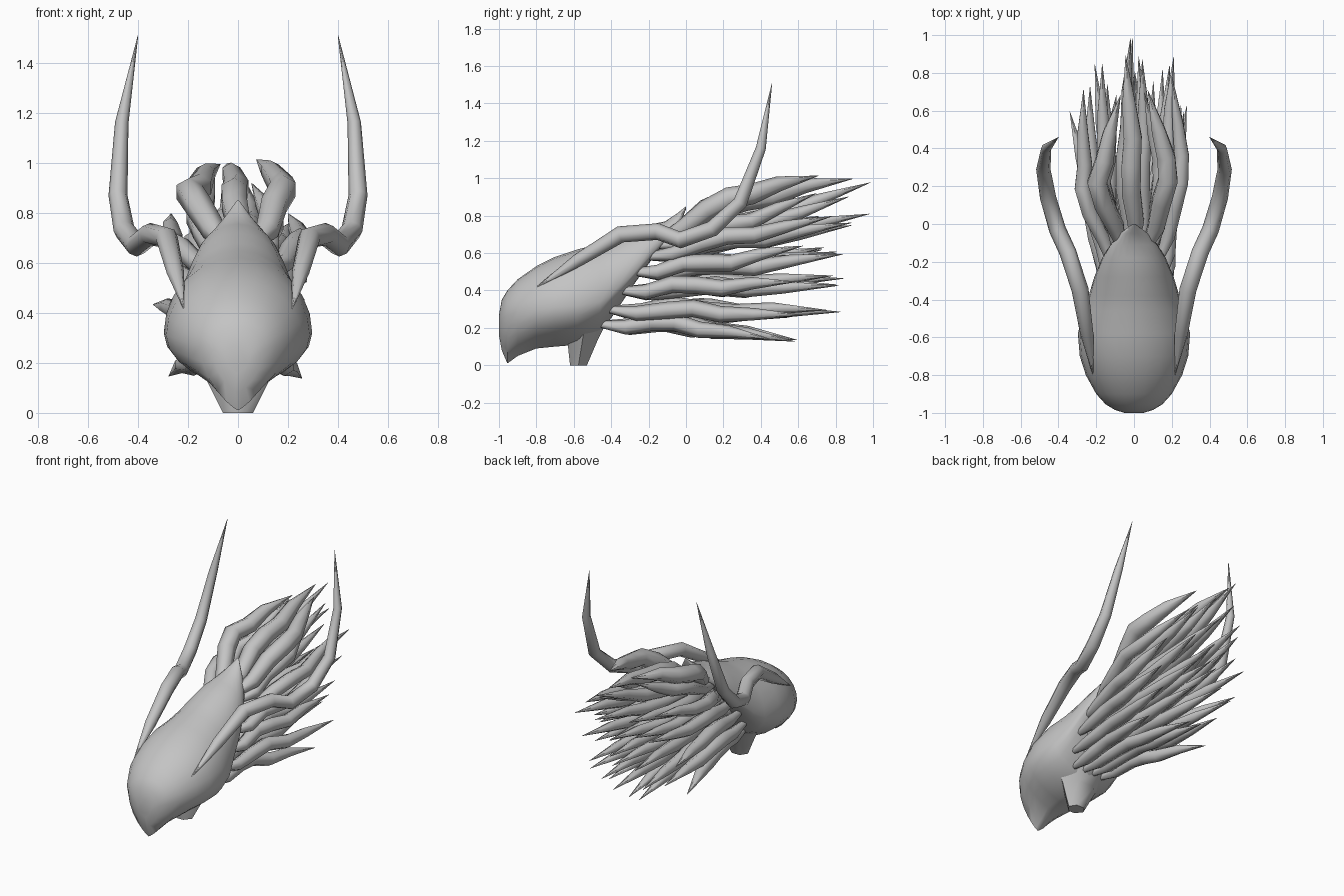
import bpy, bmesh, math, random
from mathutils import Vector

random.seed(11)
cube = bpy.data.objects.get("Cube")
if cube:
    bpy.data.objects.remove(cube)

grey = bpy.data.materials.new("plain grey")
grey.use_nodes = True
colour = (0.55, 0.55, 0.55, 1)
grey.diffuse_color = colour
grey.node_tree.nodes["Principled BSDF"].inputs["Base Color"].default_value = colour


def loft(bm, rings):
    """Skin a list of equal rings and cap both ends."""
    rows = [[bm.verts.new(p) for p in ring] for ring in rings]
    n = len(rows[0])
    for a, b in zip(rows, rows[1:]):
        for i in range(n):
            j = (i + 1) % n
            bm.faces.new((a[i], a[j], b[j], b[i]))
    bm.faces.new(rows[0][::-1])
    bm.faces.new(rows[-1])


def tube(bm, path, radii, sides=6):
    """Tapered tube along a list of points."""
    pts = [Vector(p) for p in path]
    rings = []
    for i, p in enumerate(pts):
        d = (pts[min(i + 1, len(pts) - 1)] - pts[max(i - 1, 0)]).normalized()
        side = d.cross(Vector((1, 0, 0))).normalized()
        other = d.cross(side)
        r = max(radii[i], 0.001)
        rings.append([p + r * (math.cos(a) * side + math.sin(a) * other)
                      for a in (math.tau * k / sides for k in range(sides))])
    loft(bm, rings)


def finish(bm, name, angle):
    bmesh.ops.recalc_face_normals(bm, faces=bm.faces[:])
    mesh = bpy.data.meshes.new(name)
    bm.to_mesh(mesh)
    bm.free()
    mesh.materials.append(grey)
    ob = bpy.data.objects.new(name, mesh)
    bpy.context.collection.objects.link(ob)
    bpy.ops.object.select_all(action='DESELECT')
    ob.select_set(True)
    bpy.context.view_layer.objects.active = ob
    bpy.ops.object.shade_smooth_by_angle(angle=math.radians(angle))


# Head shell: y, top, bottom, widest height, half width
sections = [
    (-1.0, 0.27, 0.16, 0.22, 0.05),
    (-0.985, 0.35, 0.08, 0.25, 0.1),
    (-0.955, 0.4, 0.01, 0.27, 0.15),
    (-0.9, 0.46, 0.05, 0.28, 0.2),
    (-0.8, 0.53, 0.09, 0.3, 0.255),
    (-0.7, 0.58, 0.1, 0.31, 0.287),
    (-0.58, 0.62, 0.11, 0.32, 0.297),
    (-0.46, 0.65, 0.17, 0.34, 0.27),
    (-0.38, 0.68, 0.28, 0.4, 0.24),
    (-0.28, 0.72, 0.43, 0.49, 0.21),
    (-0.18, 0.755, 0.57, 0.6, 0.168),
    (-0.11, 0.77, 0.66, 0.67, 0.125),
    (-0.05, 0.81, 0.71, 0.72, 0.075),
    (0.0, 0.85, 0.835, 0.84, 0.008),
]
rings = []
for y, top, low, mid, half in sections:
    ring = []
    for k in range(24):
        a = math.tau * k / 24
        c, s = math.cos(a), math.sin(a)
        power = 1.0 if s >= 0 else (1.7 if y < -0.85 else 1.35)
        x = half * math.copysign(abs(c) ** power, c)
        ring.append((x, y, mid + s * ((top - mid) if s > 0 else (mid - low))))
    rings.append(ring)
bm = bmesh.new()
loft(bm, rings)
finish(bm, "head_shell", 60)

# Neck stub under the head
bm = bmesh.new()
loft(bm, [[(sx * w, y0 if sy < 0 else y1, z)
           for sx, sy in ((-0.4, -1), (0.4, -1), (1, 0), (0.5, 1), (-0.5, 1), (-1, 0))
           for y0, y1 in ((ya, yb if sy else (ya + yb) / 2),)]
          for w, ya, yb, z in ((0.06, -0.62, -0.53, 0), (0.13, -0.635, -0.47, 0.14),
                               (0.19, -0.65, -0.42, 0.24))])
finish(bm, "neck", 60)

# Long swept horns, one per side
horn = [(0.215, -0.81, 0.41), (0.25, -0.58, 0.56), (0.285, -0.35, 0.7),
        (0.35, -0.15, 0.715), (0.405, -0.03, 0.67), (0.455, 0.14, 0.73),
        (0.48, 0.29, 0.87), (0.465, 0.4, 1.16), (0.4, 0.46, 1.51)]
horn_radii = (0, 0.035, 0.045, 0.045, 0.045, 0.043, 0.038, 0.027, 0)
for label, s in (("left", 1), ("right", -1)):
    bm = bmesh.new()
    tube(bm, [(s * x, y, z) for x, y, z in horn], horn_radii, 8)
    finish(bm, label + "_horn", 60)

# Hair rows: root y, root z, half widths at root, middle and tip,
# tip y, tip z, arch, thickness, strand count
rows = [
    ("crown", -0.14, 0.67, 0.06, 0.2, 0.13, 0.9, 1.0, 0.06, 1.25, 3),
    ("top", -0.14, 0.64, 0.1, 0.16, 0.12, 0.95, 0.95, -0.02, 1.0, 4),
    ("upper", -0.22, 0.58, 0.12, 0.27, 0.27, 0.93, 0.78, 0.0, 1.0, 6),
    ("middle", -0.29, 0.5, 0.15, 0.23, 0.3, 0.88, 0.63, -0.02, 1.0, 6),
    ("lower", -0.36, 0.4, 0.16, 0.21, 0.3, 0.86, 0.45, 0.0, 1.0, 6),
    ("nape", -0.42, 0.3, 0.15, 0.2, 0.29, 0.78, 0.27, 0.0, 1.0, 5),
    ("under", -0.46, 0.22, 0.11, 0.15, 0.24, 0.66, 0.12, 0.03, 1.0, 4),
]
steps = (0, 0.15, 0.3, 0.44, 0.58, 0.75, 1)
strand_radii = (0.018, 0.04, 0.046, 0.047, 0.044, 0.033, 0)
for name, y0, z0, root, mid, tip, y1, z1, arch, thick, count in rows:
    bm = bmesh.new()
    for i in range(count):
        u = 2 * i / (count - 1) - 1
        tip_y = y1 - 0.2 * u * u + random.uniform(-0.08, 0.06)
        tip_z = z1 + random.uniform(-0.05, 0.03)
        drift = random.uniform(-0.07, 0.07)
        phase = random.uniform(-0.8, 0.8)
        path = []
        for t in steps:
            if t < 0.44:
                width = root + (mid - root) * t / 0.44
            else:
                width = mid + (tip - mid) * (t - 0.44) / 0.56
            wave = 0.035 * math.sin(t * 13 + phase) * min(1, 4 * t) * (1 - t)
            path.append((u * width + drift * t * t + wave * 0.6,
                         y0 + (tip_y - y0) * t,
                         z0 + (tip_z - z0) * t + arch * math.sin(math.pi * t) - wave))
        tube(bm, path, [r * thick for r in strand_radii])
    finish(bm, name + "_hair", 65)
